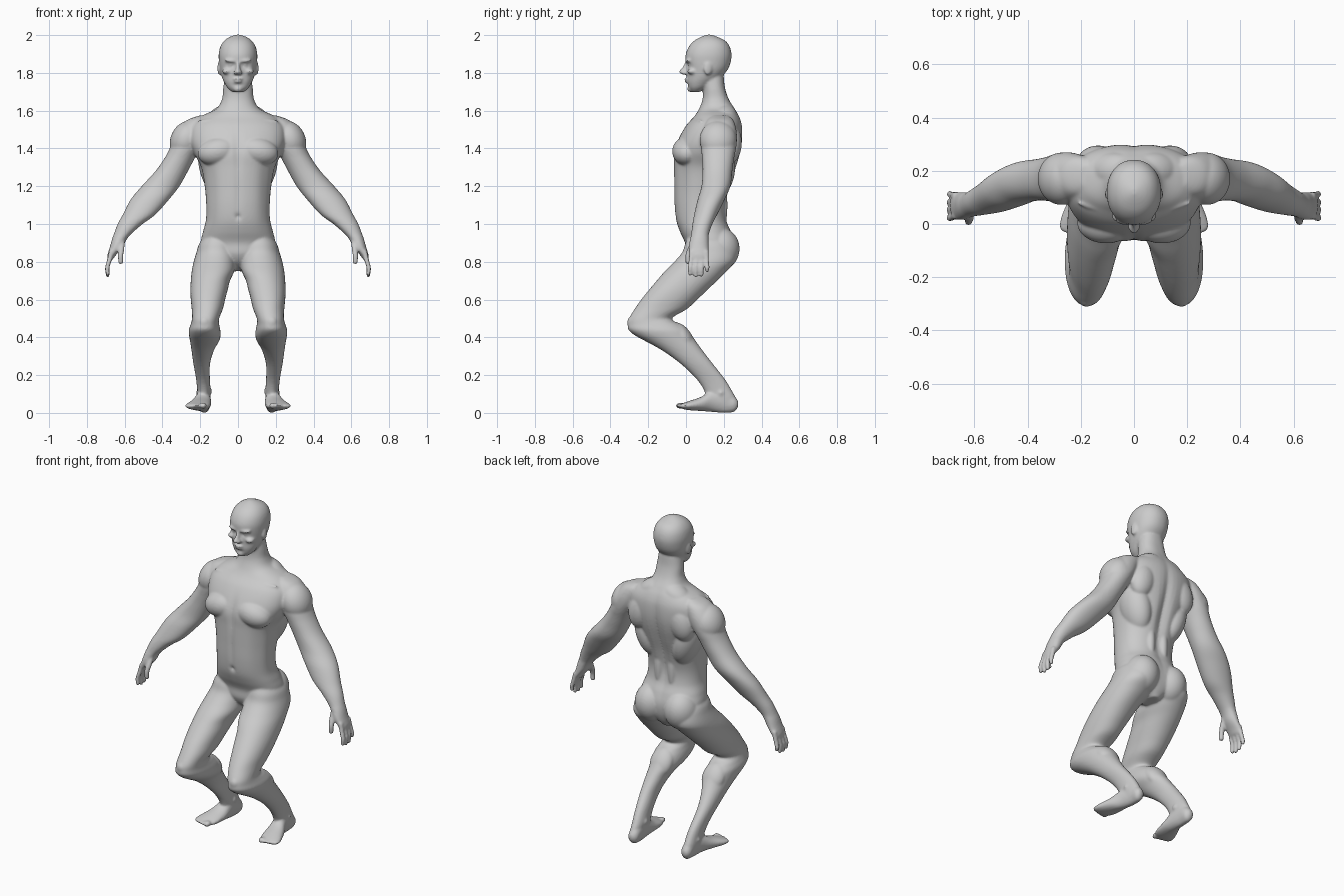
import bpy, bmesh, math
from mathutils import Vector, Matrix, Euler

bm = bmesh.new()


def spline(a, b, c, d, t):
    return [0.5 * (2 * q + (r - p) * t + (2 * p - 5 * q + 4 * r - s) * t * t
                   + (3 * q - p - 3 * r + s) * t ** 3) for p, q, r, s in zip(a, b, c, d)]


def loft(rows, side=1, along="z", power=2.0, n=40, sub=5, dents=()):
    """Skin through slices (height, min u, max u, min v, max v)."""
    dense = []
    for i in range(len(rows) - 1):
        quad = [rows[min(max(i + k, 0), len(rows) - 1)] for k in (-1, 0, 1, 2)]
        dense += [spline(*quad, s / sub) for s in range(sub)]
    dense.append(rows[-1])
    rings = []
    for h, u0, u1, v0, v1 in dense:
        ring = []
        for k in range(n):
            a = 2 * math.pi * k / n
            c, s = math.cos(a), math.sin(a)
            u = (u0 + u1) / 2 + (u1 - u0) / 2 * math.copysign(abs(c) ** (2 / power), c)
            v = (v0 + v1) / 2 + (v1 - v0) / 2 * math.copysign(abs(s) ** (2 / power), s)
            p = Vector((u, v, h)) if along == "z" else Vector((u, h, v))
            for centre, size, push in dents:
                d = sum(((p[j] - centre[j]) / size[j]) ** 2 for j in range(3))
                p.y += push * math.exp(-d)
            ring.append(bm.verts.new((p.x * side, p.y, p.z)))
        rings.append(ring)
    for lo, hi in zip(rings, rings[1:]):
        for k in range(n):
            bm.faces.new((lo[k], lo[k - 1], hi[k - 1], hi[k]))
    bm.faces.new(rings[0])
    bm.faces.new(rings[-1])


def mid(rows):
    return [(z, -w, w, y0, y1) for z, w, y0, y1 in rows]


def blob(loc, size, rot=(0, 0, 0), side=1):
    m = Matrix.LocRotScale(Vector(loc), Euler([math.radians(r) for r in rot]), Vector(size))
    m = Matrix.Diagonal((side, 1, 1, 1)) @ m
    bmesh.ops.create_icosphere(bm, subdivisions=4, radius=1, matrix=m)


def finger(pts, r, side):
    rows = []
    for i, (x, y, z) in enumerate(pts):
        q = r * (1 - 0.08 * i)
        rows.append((z, x - q, x + q, y - q, y + q))
    loft(rows, side, n=16)
    blob(pts[-1], (r * 0.8,) * 3, side=side)


# torso and neck, with spine, breastbone and belly grooves
torso_dents = [((0, .28, 1.25), (.028, .2, .25), -.022), ((0, -.07, 1.38), (.018, .08, .10), .010),
               ((0, -.07, 1.15), (.016, .06, .14), .006), ((0, -.06, 1.04), (.012, .05, .014), .012),
               ((.15, -.05, 1.18), (.03, .1, .2), .008), ((-.15, -.05, 1.18), (.03, .1, .2), .008)]
loft(mid([(.75, .03, .09, .20), (.79, .09, .03, .23), (.84, .16, .0, .25), (.90, .195, -.005, .255),
          (.96, .185, -.032, .24), (1.02, .17, -.052, .217), (1.10, .168, -.061, .212),
          (1.20, .176, -.063, .235), (1.30, .195, -.064, .268), (1.38, .235, -.064, .29),
          (1.45, .255, -.04, .30), (1.52, .245, .0, .298), (1.57, .195, .045, .283),
          (1.61, .115, .07, .26), (1.66, .085, .088, .228), (1.72, .078, .09, .207),
          (1.78, .07, .08, .20)]), power=2.3, n=64, sub=8, dents=torso_dents)

# head, with eye sockets and a mouth line
head_dents = [((sx * .036, .01, 1.842), (.022, .04, .013), .017) for sx in (1, -1)]
head_dents += [((0, 0, 1.738), (.03, .04, .008), .005)]
loft(mid([(1.698, .03, .03, .07), (1.72, .055, .014, .11), (1.75, .073, .006, .15),
          (1.78, .086, .006, .19), (1.82, .096, .004, .222), (1.86, .101, -.002, .237),
          (1.90, .102, -.001, .241), (1.94, .093, .016, .231), (1.97, .073, .043, .208),
          (1.99, .045, .078, .168), (2.002, .012, .11, .135)]), power=2.15, n=72, sub=8, dents=head_dents)

# nose, lips and chin
loft(mid([(1.86, .010, -.004, .03), (1.84, .010, -.013, .03), (1.82, .013, -.028, .03),
          (1.806, .019, -.039, .03), (1.795, .018, -.028, .03), (1.79, .012, -.005, .03)]), n=24)
blob((0, .006, 1.768), (.024, .016, .006))
blob((0, .008, 1.753), (.021, .016, .007))
blob((0, .028, 1.716), (.026, .022, .019))

leg = [(.95, .05, .16, .02, .20), (.90, .02, .203, -.003, .24), (.85, .010, .22, -.02, .262),
       (.80, .012, .235, -.062, .258), (.75, .02, .245, -.112, .215), (.70, .042, .25, -.155, .165),
       (.65, .055, .252, -.197, .112), (.60, .068, .25, -.237, .06), (.55, .08, .245, -.272, .005),
       (.50, .10, .243, -.302, -.075), (.47, .10, .25, -.308, -.03), (.44, .094, .26, -.305, .012),
       (.41, .092, .259, -.27, .032), (.38, .10, .254, -.215, .052), (.33, .128, .246, -.125, .088),
       (.26, .148, .236, -.028, .142), (.18, .149, .222, .055, .205), (.12, .145, .216, .095, .242),
       (.08, .147, .215, .105, .262), (.04, .15, .21, .12, .27), (.012, .16, .20, .15, .25)]
foot = [(.277, .168, .192, .035, .06), (.255, .148, .208, .006, .09), (.20, .145, .212, .0, .125),
        (.14, .143, .225, .005, .12), (.08, .142, .252, .01, .085), (.02, .148, .276, .014, .064),
        (-.015, .162, .28, .02, .052), (-.03, .18, .268, .026, .046)]
arm = [(1.575, .15, .20, .14, .22), (1.55, .13, .27, .11, .25), (1.50, .15, .318, .088, .266),
       (1.45, .17, .345, .08, .27), (1.40, .20, .362, .08, .265), (1.35, .228, .388, .085, .255),
       (1.28, .265, .437, .088, .245), (1.20, .31, .51, .082, .235), (1.13, .365, .568, .062, .205),
       (1.05, .437, .61, .043, .165), (1.00, .505, .637, .034, .14), (.95, .562, .656, .028, .122),
       (.92, .588, .667, .022, .12), (.88, .61, .678, .015, .12), (.84, .643, .69, .018, .12),
       (.815, .66, .692, .03, .113)]

for side in (1, -1):
    # limbs
    loft(leg, side, n=48, power=2.15)
    loft(foot, side, along="y")
    loft(arm, side, power=2.1)
    # toes
    for i in range(5):
        r = .017 if i == 0 else .0125 - .0008 * i
        blob((.183 + .0215 * i, -.030 + .004 * i * (i - 1) * .6, .038), (r, .024, r * .95), side=side)
    # fingers and thumb
    for y0, y1, tip in ((.032, .022, .738), (.058, .052, .728), (.083, .082, .732), (.106, .112, .755)):
        finger([(.668, y0, .86), (.680, (y0 + y1) / 2, .81), (.692, y1, .77), (.690, y1, tip)], .0145, side)
    finger([(.615, .045, .91), (.618, .022, .865), (.622, .010, .83), (.621, .010, .80)], .0175, side)
    # chest, collarbone and shoulder muscles
    blob((.105, .005, 1.385), (.11, .078, .075), (0, 12, 0), side)
    blob((.115, .055, 1.545), (.10, .013, .012), (0, 0, 14), side)
    blob((.275, .17, 1.445), (.082, .098, .105), (0, -25, 0), side)
    blob((.075, .20, 1.57), (.10, .07, .06), (0, 25, 0), side)
    # shoulder blade and back muscles
    blob((.135, .235, 1.43), (.075, .06, .11), (0, -15, 0), side)
    blob((.125, .16, 1.30), (.08, .10, .16), (0, 14, 0), side)
    blob((.045, .175, 1.10), (.032, .045, .16), side=side)
    # buttock, kneecap, calf and ankle bones
    blob((.098, .178, .865), (.098, .105, .115), (-12, 0, 0), side)
    blob((.178, -.275, .475), (.035, .035, .04), (30, 0, 0), side)
    blob((.175, -.02, .40), (.07, .05, .09), (35, 0, 0), side)
    blob((.207, .185, .105), (.015, .018, .018), side=side)
    blob((.150, .175, .115), (.013, .018, .018), side=side)
    # brow, eyeball, cheekbone, nostril and ear
    blob((.038, .012, 1.864), (.036, .017, .009), (0, -6, 12), side)
    blob((.036, .026, 1.842), (.017, .015, .010), side=side)
    blob((.058, .034, 1.808), (.026, .028, .016), (0, 0, 25), side)
    blob((.015, -.010, 1.800), (.009, .014, .009), side=side)
    blob((.099, .118, 1.825), (.009, .023, .036), (-8, 0, 14), side)
    blob((.090, .110, 1.822), (.014, .014, .022), side=side)

bmesh.ops.recalc_face_normals(bm, faces=bm.faces)
mesh = bpy.data.meshes.new("body")
bm.to_mesh(mesh)
bm.free()
body = bpy.data.objects.new("body", mesh)
bpy.context.collection.objects.link(body)

# fuse the parts into one skin and soften the joins
fuse = body.modifiers.new("fuse", "REMESH")
fuse.mode = "VOXEL"
fuse.voxel_size = .0065
fuse.use_smooth_shade = True
soften = body.modifiers.new("soften", "SMOOTH")
soften.factor = .5
soften.iterations = 6
